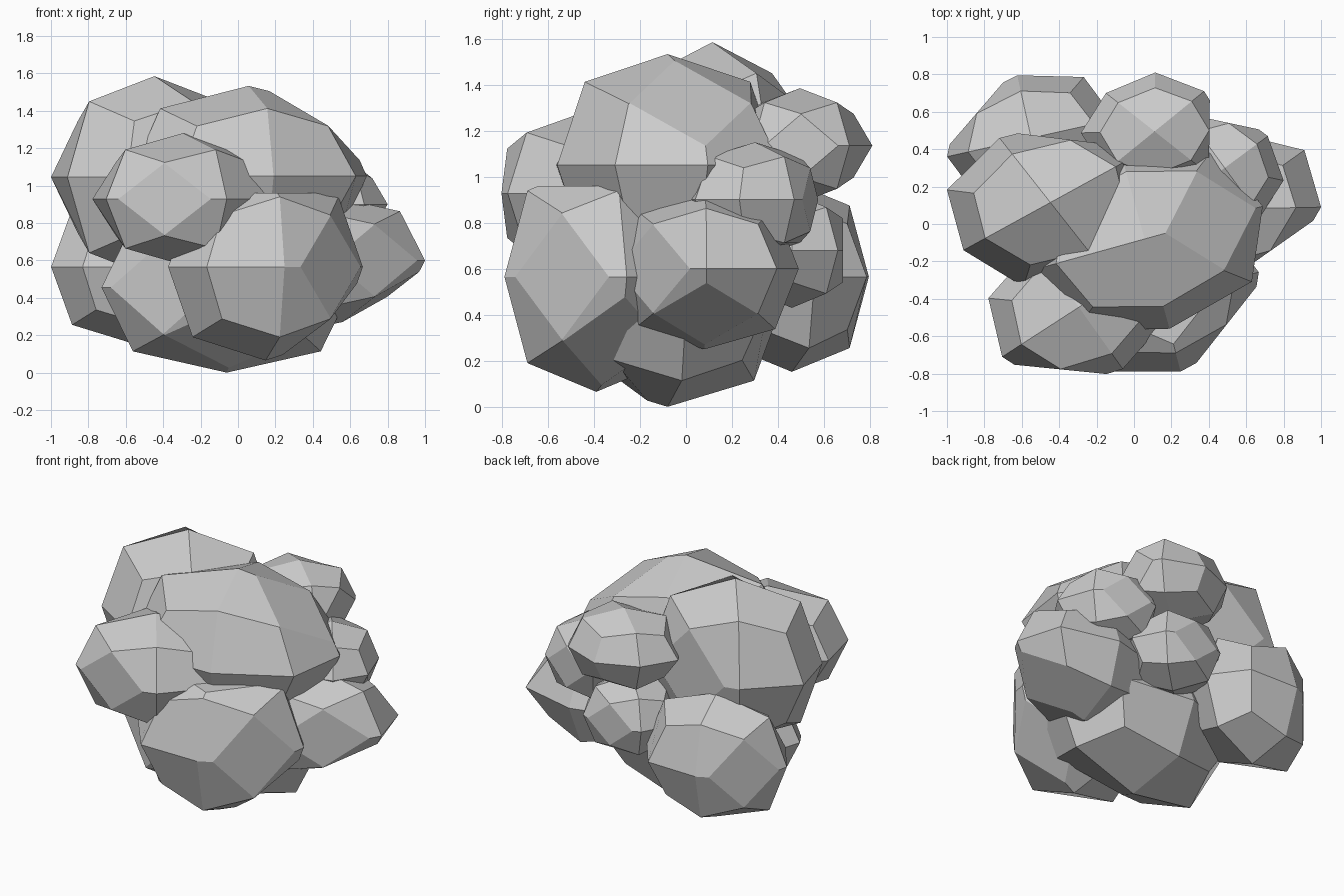
import bpy, bmesh
from math import radians, cos, sin
from mathutils import Matrix, Vector

if "Cube" in bpy.data.objects:
    bpy.data.objects.remove(bpy.data.objects["Cube"])


def turned(sx, sy, deg):
    """Half axes of a box turned about z."""
    a = radians(deg)
    return (sx * cos(a), sx * sin(a)), (-sy * sin(a), sy * cos(a))


# Each lump: name, centre, half axes in plan, half height, chipped edges (local direction)
LUMPS = [
    ("base_lump", (-0.06, -0.08, 0.455), turned(0.675, 0.505, 7), 0.455,
     [(-1, -1, 0), (0, -1, -1)]),
    ("front_low_lump", (0.147, -0.39, 0.565), turned(0.537, 0.412, 14.3), 0.50,
     [(1, -1, 0), (1, 0, -1), (0, 0, 1)]),
    ("left_low_lump", (-0.55, 0.46, 0.565), turned(0.46, 0.343, 12.5), 0.413, [(-1, 1, 0)]),
    ("right_low_lump", (0.464, 0.08, 0.60), ((0.536, 0.01), (0.06, 0.41)), 0.35,
     [(1, -1, 0), (1, 0, -1)]),
    ("back_low_lump", (0.08, 0.46, 0.68), ((0.22, 0.20), (-0.21, 0.20)), 0.25, [(1, 1, 0)]),
    ("front_high_lump", (-0.295, -0.445, 0.928), ((0.41, 0.265), (-0.235, 0.33)), 0.352,
     [(-1, -1, 0)]),
    ("right_high_lump", (0.485, 0.30, 0.90), ((0.23, 0.17), (-0.19, 0.26)), 0.25, [(1, 1, 0)]),
    ("back_high_lump", (0.11, 0.495, 1.135), ((0.265, 0.215), (-0.26, 0.205)), 0.25,
     [(1, -1, 0)]),
    ("left_top_lump", (-0.447, 0.115, 1.045), ((0.465, 0.255), (-0.272, 0.345)), 0.54,
     [(1, 1, 0)]),
    ("crown_lump", (0.057, -0.08, 1.05), turned(0.655, 0.498, 15.5), 0.483, [(1, 0, 1)]),
]
CHIP = 0.79  # distance of a chip plane from the middle


def lump(name, centre, axes, height, chips):
    """Faceted lump: a cube rounded by one subdivision step, chipped, then stretched."""
    bpy.ops.mesh.primitive_cube_add(size=2)
    ob = bpy.context.object
    ob.name = name
    mod = ob.modifiers.new("round", 'SUBSURF')
    mod.levels = mod.render_levels = 1
    mod.use_limit_surface = False
    bpy.ops.object.modifier_apply(modifier=mod.name)

    bm = bmesh.new()
    bm.from_mesh(ob.data)
    # plane cuts that knock off a projecting point
    for c in chips:
        n = Vector(c).normalized()
        cut = bmesh.ops.bisect_plane(bm, geom=bm.verts[:] + bm.edges[:] + bm.faces[:],
                                     plane_co=n * CHIP, plane_no=n, clear_outer=True)
        rim = [e for e in cut['geom_cut'] if isinstance(e, bmesh.types.BMEdge)]
        bmesh.ops.holes_fill(bm, edges=rim, sides=0)
    (ux, uy), (vx, vy) = axes
    stretch = Matrix(((ux, vx, 0, 0), (uy, vy, 0, 0), (0, 0, height, 0), (0, 0, 0, 1)))
    bm.transform(stretch)
    bmesh.ops.recalc_face_normals(bm, faces=bm.faces)
    for f in bm.faces:
        f.smooth = False
    bm.to_mesh(ob.data)
    bm.free()
    ob.location = centre
    return ob


for spec in LUMPS:
    lump(*spec)
